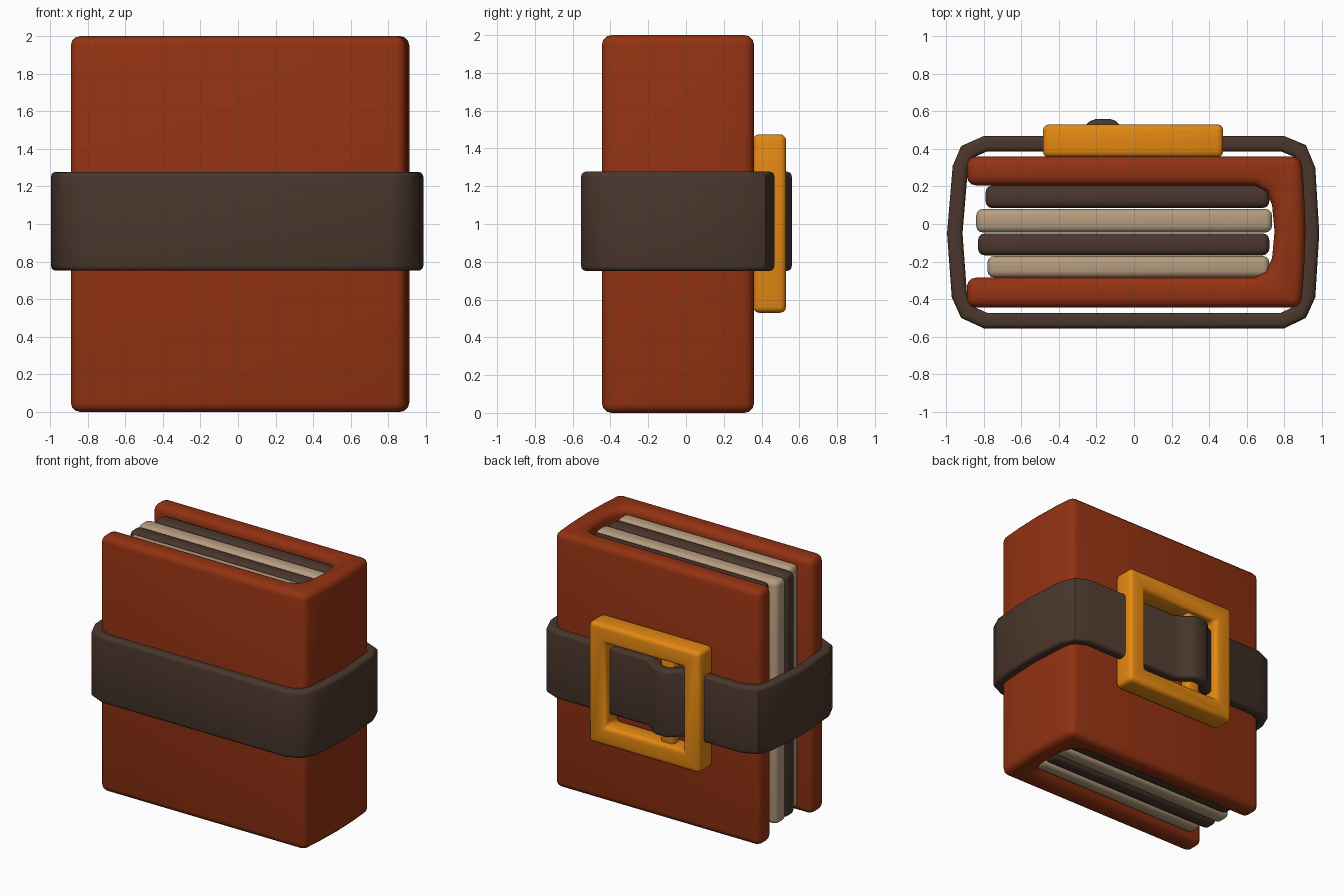
import bpy, bmesh, math
from mathutils import Vector

if "Cube" in bpy.data.objects:
    bpy.data.objects.remove(bpy.data.objects["Cube"])


def material(name, rgb):
    m = bpy.data.materials.new(name)
    m.diffuse_color = (*rgb, 1)
    m.use_nodes = True
    m.node_tree.nodes["Principled BSDF"].inputs["Base Color"].default_value = m.diffuse_color
    return m


RED = material("red leather", (0.29, 0.032, 0.006))
BROWN = material("dark brown leather", (0.068, 0.037, 0.025))
TAN = material("tan paper", (0.47, 0.335, 0.21))
GOLD = material("golden metal", (0.78, 0.25, 0.006))


def finish(name, bm, mat, bevel, segments=3):
    """Round the sharp edges, smooth the faces and link the object."""
    bmesh.ops.recalc_face_normals(bm, faces=bm.faces)
    sharp = [e for e in bm.edges if e.calc_face_angle(0) > math.radians(55)]
    bmesh.ops.bevel(bm, geom=sharp, offset=bevel, segments=segments,
                    profile=0.5, affect='EDGES', clamp_overlap=True)
    me = bpy.data.meshes.new(name)
    bm.to_mesh(me)
    bm.free()
    me.materials.append(mat)
    ob = bpy.data.objects.new(name, me)
    bpy.context.collection.objects.link(ob)
    bpy.ops.object.select_all(action='DESELECT')
    ob.select_set(True)
    bpy.context.view_layer.objects.active = ob
    bpy.ops.object.shade_smooth_by_angle(angle=math.radians(40))
    return ob


def box(name, lo, hi, mat, bevel):
    bm = bmesh.new()
    bmesh.ops.create_cube(bm, size=1)
    for v in bm.verts:
        v.co = [lo[i] + (v.co[i] + 0.5) * (hi[i] - lo[i]) for i in range(3)]
    return finish(name, bm, mat, bevel)


def prism(name, outline, z0, z1, mat, bevel):
    bm = bmesh.new()
    base = [bm.verts.new((x, y, z0)) for x, y in outline]
    top = [bm.verts.new((x, y, z1)) for x, y in outline]
    bm.faces.new(base)
    bm.faces.new(top)
    n = len(base)
    for i in range(n):
        j = (i + 1) % n
        bm.faces.new((base[i], base[j], top[j], top[i]))
    return finish(name, bm, mat, bevel)


def band(name, path, thick, lo, hi, mat, bevel, place):
    """Closed band: an outer path thickened inwards (path runs counter-clockwise)."""
    bm = bmesh.new()
    n = len(path)
    pts = [Vector(p) for p in path]
    rings = []
    for i, p in enumerate(pts):
        a = (p - pts[i - 1]).normalized()
        b = (pts[(i + 1) % n] - p).normalized()
        na, nb = Vector((-a.y, a.x)), Vector((-b.y, b.x))
        q = p + (na + nb) * (thick / (1 + na.dot(nb)))
        rings.append([bm.verts.new(place(*c)) for c in
                      ((p.x, p.y, lo), (p.x, p.y, hi), (q.x, q.y, hi), (q.x, q.y, lo))])
    for i in range(n):
        r, s = rings[i], rings[(i + 1) % n]
        for k in range(4):
            bm.faces.new((r[k], s[k], s[(k + 1) % 4], r[(k + 1) % 4]))
    return finish(name, bm, mat, bevel)


# Cover: two boards joined by a slightly bulging spine
cover = [(-0.89, -0.445), (0.89, -0.445), (0.905, -0.25), (0.912, -0.04), (0.905, 0.17),
         (0.89, 0.36), (-0.89, 0.36), (-0.89, 0.205), (0.64, 0.205), (0.705, 0.175),
         (0.735, 0.10), (0.748, -0.04), (0.735, -0.18), (0.705, -0.255),
         (0.64, -0.285), (-0.89, -0.285)]
prism("cover", cover, 0, 2, RED, 0.05)

# Page blocks, alternating colours
for i, (x0, x1, y0, y1, mat) in enumerate([
        (-0.78, 0.72, -0.285, -0.17, TAN), (-0.83, 0.72, -0.167, -0.05, BROWN),
        (-0.84, 0.735, -0.045, 0.08, TAN), (-0.79, 0.72, 0.085, 0.205, BROWN)]):
    box(f"page_block_{i + 1}", (x0, y0, 0.05), (x1, y1, 1.95), mat, 0.035)

# Strap around the book, rising over the buckle bar at the back
strap = [(-0.80, -0.555), (0.80, -0.555), (0.915, -0.50), (0.965, -0.39), (0.986, -0.05),
         (0.965, 0.30), (0.915, 0.42), (0.80, 0.468), (0.02, 0.468), (-0.04, 0.495),
         (-0.10, 0.55), (-0.13, 0.56), (-0.20, 0.56), (-0.24, 0.545),
         (-0.29, 0.495), (-0.34, 0.468), (-0.80, 0.468), (-0.92, 0.415), (-0.965, 0.31),
         (-0.995, -0.05), (-0.97, -0.39), (-0.92, -0.50)]
band("strap", strap, 0.082, 0.752, 1.277, BROWN, 0.025, lambda x, y, z: (x, y, z))

# Buckle frame and its bar
frame = [(-0.485, 0.53), (0.475, 0.53), (0.475, 1.475), (-0.485, 1.475)]
band("buckle_frame", frame, 0.145, 0.355, 0.53, GOLD, 0.032, lambda x, z, y: (x, y, z))
box("buckle_bar", (-0.225, 0.39, 0.62), (-0.11, 0.48, 1.38), GOLD, 0.025)
